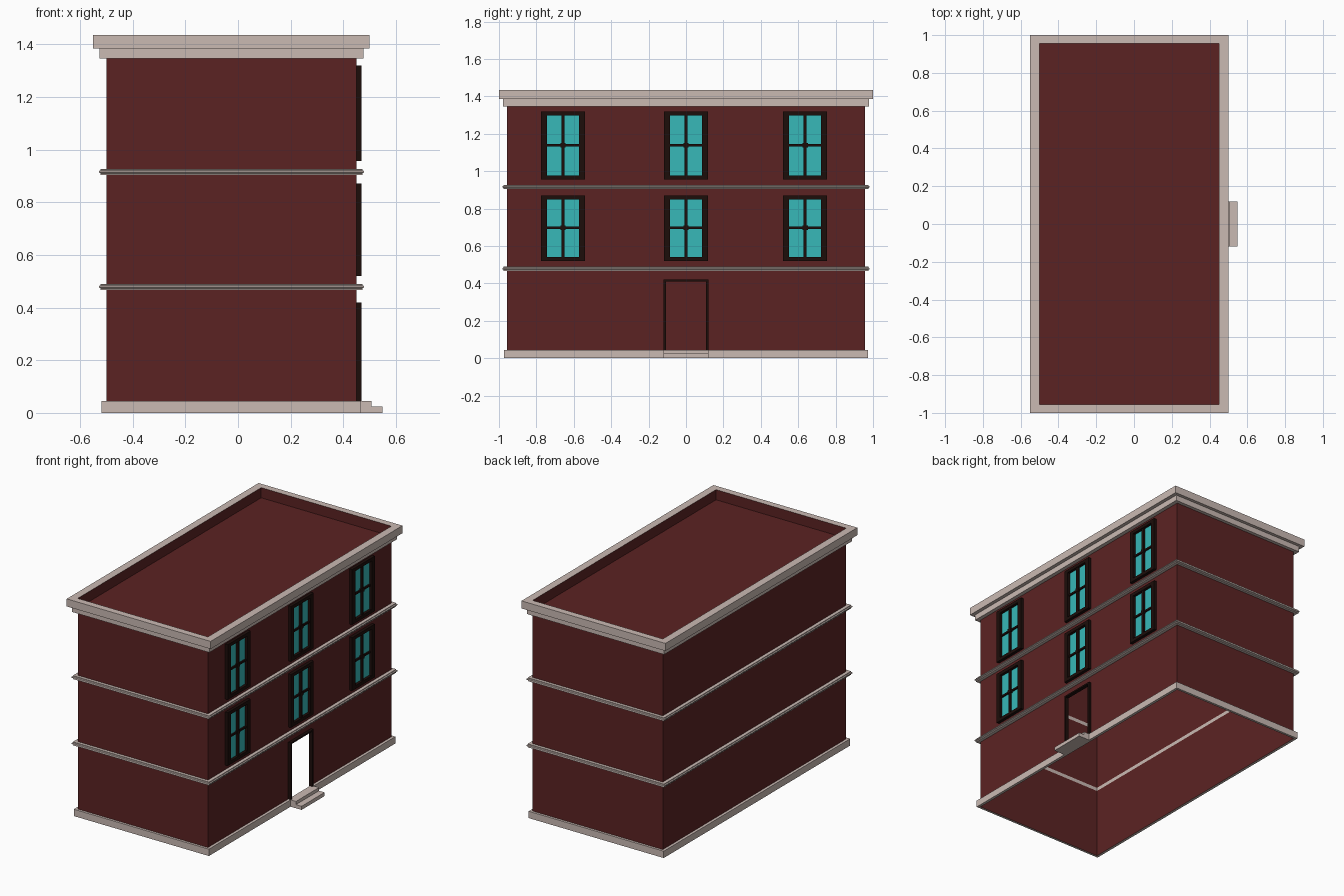
import bpy, bmesh

if "Cube" in bpy.data.objects:
    bpy.data.objects.remove(bpy.data.objects["Cube"])

CX, HX, HY = -0.025, 0.475, 0.956      # wall rectangle: centre and half sizes
XW = CX + HX                           # plane of the window wall


def material(name, rgb):
    m = bpy.data.materials.new(name)
    m.diffuse_color = (*rgb, 1)
    m.use_nodes = True
    m.node_tree.nodes["Principled BSDF"].inputs["Base Color"].default_value = m.diffuse_color
    return m


BRICK = material("brick_red", (0.105, 0.0165, 0.0165))
STONE = material("pale_stone", (0.59, 0.49, 0.45))
DARK = material("dark_wood", (0.012, 0.004, 0.003))
GLASS = material("teal_glass", (0.038, 0.48, 0.48))


def finish(name, bm, mat):
    me = bpy.data.meshes.new(name)
    bm.to_mesh(me)
    bm.free()
    me.materials.append(mat)
    ob = bpy.data.objects.new(name, me)
    bpy.context.collection.objects.link(ob)
    return ob


def boxes(name, items, mat):
    """Each item is (x0, x1, y0, y1, z0, z1)."""
    bm = bmesh.new()
    for x0, x1, y0, y1, z0, z1 in items:
        vs = bmesh.ops.create_cube(bm, size=1)["verts"]
        for v in vs:
            v.co = ((x0 + x1) / 2 + v.co.x * (x1 - x0),
                    (y0 + y1) / 2 + v.co.y * (y1 - y0),
                    (z0 + z1) / 2 + v.co.z * (z1 - z0))
    return finish(name, bm, mat)


def moulding(name, profile, mat, closed=False):
    """Sweep an (offset, z) profile around the building."""
    bm = bmesh.new()
    rings = []
    for o, z in profile:
        hx, hy = HX + o, HY + 0.88 * o
        rings.append([bm.verts.new((CX + sx * hx, sy * hy, z))
                      for sx, sy in ((-1, -1), (1, -1), (1, 1), (-1, 1))])
    pairs = list(zip(rings, rings[1:]))
    if closed:
        pairs.append((rings[-1], rings[0]))
    for a, b in pairs:
        for i in range(4):
            j = (i + 1) % 4
            bm.faces.new((a[i], a[j], b[j], b[i]))
    return finish(name, bm, mat)


# Openings: window centres and storey heights, plus the door
WIN_Y = (-0.658, 0.0, 0.637)
WIN_Z = ((0.52, 0.871, 0.697), (0.956, 1.32, 1.138))
FW, FT = 0.118, 0.032                  # frame half width, frame thickness
DOOR = (-0.107, 0.107, 0.045, 0.41)
openings = [DOOR] + [(y - FW + FT, y + FW - FT, z0 + 0.022, z1 - 0.022)
                     for y in WIN_Y for z0, z1, _ in WIN_Z]

# Walls: one thin shell per storey, window side cut by the openings
bm = bmesh.new()


def quad(*pts):
    bm.faces.new([bm.verts.new(p) for p in pts])


for z0, z1 in ((0, 0.467), (0.49, 0.904), (0.927, 1.435)):
    xl = CX - HX
    quad((xl, -HY, z0), (XW, -HY, z0), (XW, -HY, z1), (xl, -HY, z1))
    quad((XW, HY, z0), (xl, HY, z0), (xl, HY, z1), (XW, HY, z1))
    quad((xl, HY, z0), (xl, -HY, z0), (xl, -HY, z1), (xl, HY, z1))
    holes = [h for h in openings if z0 < h[2] < z1]
    ys = sorted({-HY, HY} | {v for h in holes for v in h[:2]})
    zs = sorted({z0, z1} | {v for h in holes for v in h[2:]})
    for a, b in zip(ys, ys[1:]):
        for c, d in zip(zs, zs[1:]):
            y, z = (a + b) / 2, (c + d) / 2
            if not any(h[0] < y < h[1] and h[2] < z < h[3] for h in holes):
                quad((XW, a, c), (XW, b, c), (XW, b, d), (XW, a, d))
bmesh.ops.remove_doubles(bm, verts=bm.verts, dist=1e-5)
finish("walls", bm, BRICK)

# Sunken flat roof
bm = bmesh.new()
quad((CX - HX, -HY, 1.368), (XW, -HY, 1.368), (XW, HY, 1.368), (CX - HX, HY, 1.368))
finish("roof", bm, BRICK)

# Stone bands
moulding("base_course", [(0, 0), (0.018, 0), (0.018, 0.045), (0, 0.045)], STONE)
for i, z in enumerate((0.467, 0.904)):
    moulding(f"belt_course_{i + 1}",
             [(0, z), (0.022, z), (0.022, z + 0.006), (0.028, z + 0.009),
              (0.028, z + 0.015), (0.022, z + 0.018), (0.022, z + 0.023), (0, z + 0.023)],
             STONE, closed=True)
moulding("cornice", [(0, 1.347), (0.026, 1.347), (0.026, 1.385), (0.05, 1.385),
                     (0.05, 1.435), (0, 1.435)], STONE)

# Door steps and door frame
boxes("door_steps", [(XW, 0.507, -0.12, 0.12, 0.0, 0.045),
                     (0.507, 0.548, -0.12, 0.12, 0.0, 0.024)], STONE)
boxes("door_frame", [(XW - 0.005, 0.469, -0.119, -0.107, 0.045, 0.42),
                     (XW - 0.005, 0.469, 0.107, 0.119, 0.045, 0.42),
                     (XW - 0.005, 0.469, -0.107, 0.107, 0.41, 0.42)], DARK)

# Windows: frame, glazing bars and glass
for s, (z0, z1, zm) in enumerate(WIN_Z):
    for k, y in enumerate(WIN_Y):
        tag = f"{s + 2}_{k + 1}"
        xa, xb, gi = XW - 0.003, 0.47, FW - FT
        boxes(f"window_frame_{tag}", [
            (xa, xb, y - FW, y - gi, z0, z1),
            (xa, xb, y + gi, y + FW, z0, z1),
            (xa, xb, y - gi, y + gi, z0, z0 + 0.022),
            (xa, xb, y - gi, y + gi, z1 - 0.022, z1)], DARK)
        boxes(f"window_bars_{tag}", [
            (xa, 0.465, y - 0.008, y + 0.008, z0 + 0.022, z1 - 0.022),
            (xa, 0.462, y - gi, y + gi, zm - 0.006, zm + 0.006),
            (xa, 0.467, y - 0.014, y + 0.014, zm - 0.012, zm + 0.012)], DARK)
        boxes(f"window_glass_{tag}", [
            (XW - 0.002, XW + 0.002, y - gi, y + gi, z0 + 0.022, z1 - 0.022)], GLASS)
